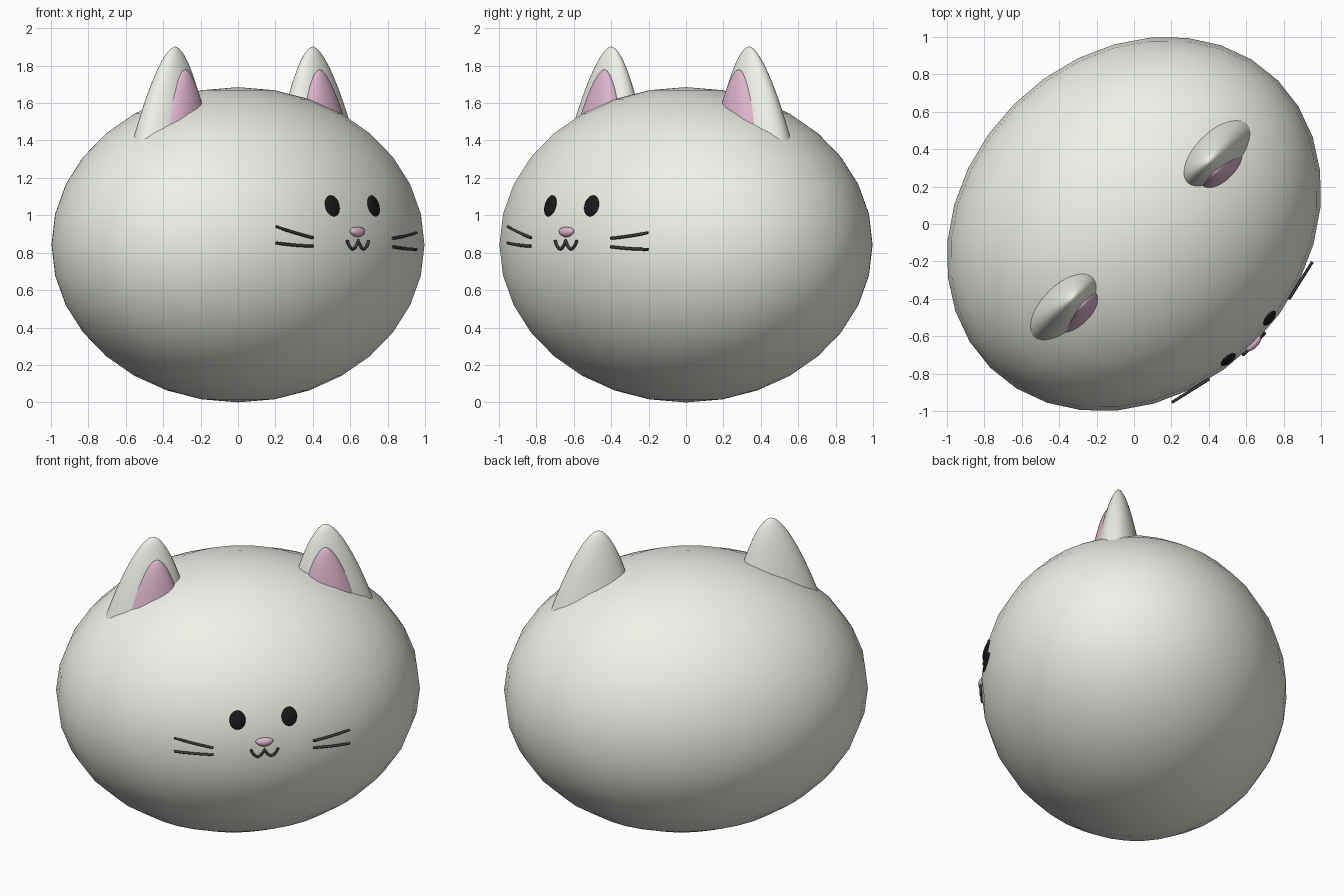
import bpy, bmesh, math
from mathutils import Vector, Matrix

if "Cube" in bpy.data.objects:
    bpy.data.objects.remove(bpy.data.objects["Cube"])

A, B, C = 1.087, 0.907, 0.8425      # head half sizes: width, depth, height
TURN = Matrix.Rotation(math.radians(45), 4, 'Z')   # whole model is turned 45 degrees


def material(name, rgb):
    m = bpy.data.materials.new(name)
    m.diffuse_color = (*rgb, 1)
    m.use_nodes = True
    m.node_tree.nodes["Principled BSDF"].inputs["Base Color"].default_value = m.diffuse_color
    return m


WHITE = material("white_fur", (0.86, 0.89, 0.81))
PINK = material("pink", (0.72, 0.46, 0.60))
BLACK = material("black", (0.01, 0.01, 0.01))
DARK = material("dark_grey", (0.04, 0.045, 0.045))


def add(name, data, mat):
    ob = bpy.data.objects.new(name, data)
    bpy.context.collection.objects.link(ob)
    data.materials.append(mat)
    ob.matrix_world = TURN
    return ob


def add_bmesh(name, bm, mat):
    bmesh.ops.recalc_face_normals(bm, faces=bm.faces)
    me = bpy.data.meshes.new(name)
    bm.to_mesh(me)
    bm.free()
    me.shade_smooth()
    return add(name, me, mat)


def ellipsoid(name, size, centre, mat, inward=Vector((0, 1, 0)), seg=32, rings=16, taper=0.0):
    bm = bmesh.new()
    bmesh.ops.create_uvsphere(bm, u_segments=seg, v_segments=rings, radius=1)
    for v in bm.verts:
        v.co.x *= 1 + taper * v.co.z
    rot = inward.to_track_quat('Y', 'Z').to_matrix().to_4x4()
    bm.transform(Matrix.Translation(centre) @ rot @ Matrix.Diagonal((*size, 1)))
    return add_bmesh(name, bm, mat)


def surface(x, z, lift=0.0):
    """Point on the front of the head."""
    y = -B * math.sqrt(1 - (x / A) ** 2 - ((z - C) / C) ** 2)
    return Vector((x, y - lift, z))


def ear(name, apex, half_width, drop, depth, lean, mat, seg=32, rings=14):
    """Rounded, flattened cone that widens from the apex down into the head."""
    bm = bmesh.new()
    tip = bm.verts.new(apex)
    prev = None
    for i in range(1, rings + 1):
        t = depth * (i / rings) ** 1.6
        p = half_width * (t / drop) ** 0.59
        ring = []
        for k in range(seg):
            a = math.tau * k / seg
            ring.append(bm.verts.new((apex[0] + lean * t + p * math.cos(a),
                                      apex[1] + 0.55 * p * math.sin(a),
                                      apex[2] - t)))
        for k in range(seg):
            n = (k + 1) % seg
            if prev:
                bm.faces.new((prev[k], prev[n], ring[n], ring[k]))
            else:
                bm.faces.new((tip, ring[n], ring[k]))
        prev = ring
    bm.faces.new(prev)
    ob = add_bmesh(name, bm, mat)
    ob.data.polygons[-1].use_smooth = False
    return ob


def tube(name, points, radius, mat):
    cu = bpy.data.curves.new(name, 'CURVE')
    cu.dimensions = '3D'
    cu.bevel_depth = radius
    cu.bevel_resolution = 2
    cu.use_fill_caps = True
    sp = cu.splines.new('POLY')
    sp.points.add(len(points) - 1)
    for q, co in zip(sp.points, points):
        q.co = (*co, 1)
    return add(name, cu, mat)


# Head
ellipsoid("head", (A, B, C), (0, 0, C), WHITE)

for s, side in ((-1, "left"), (1, "right")):
    # Ears with pink insides
    ear(side + "_ear", (s * 0.52, -0.045, 1.903), 0.25, 0.485, 0.62, s * 0.06, WHITE)
    ear(side + "_inner_ear", (s * 0.508, -0.11, 1.78), 0.162, 0.30, 0.48, s * 0.06, PINK)
    # Eyes lie flat on the head
    c = surface(s * 0.156, 1.05)
    inward = -Vector((c.x / A**2, c.y / B**2, (c.z - C) / C**2)).normalized()
    ellipsoid(side + "_eye", (0.048, 0.014, 0.058), c, BLACK, inward, 24, 12)

# Nose
ellipsoid("nose", (0.052, 0.024, 0.027), surface(0, 0.91), PINK, seg=24, rings=12, taper=0.25)

# Mouth: two small U shapes
mouth = []
for i in range(33):
    x = -0.082 + 0.164 * i / 32
    z = 0.866 - 0.046 * abs(math.sin(math.tau * i / 32)) ** 0.8
    mouth.append(surface(x, z, 0.003))
tube("mouth", mouth, 0.008, DARK)

# Whiskers: side, name, root height, tip height
for s, name, z0, z1 in ((-1, "left_upper", 0.88, 0.94), (-1, "left_lower", 0.835, 0.852),
                        (1, "right_upper", 0.877, 0.907), (1, "right_lower", 0.83, 0.815)):
    if s > 0 and "lower" in name:
        z0, z1 = 0.832, 0.818
    pts = []
    for i in range(9):
        t = i / 8
        pts.append((s * (0.302 + 0.228 * t), -0.87 + 0.052 * t,
                    z0 + (z1 - z0) * t - 0.012 * t * (1 - t)))
    tube(name + "_whisker", pts, 0.008, DARK)
